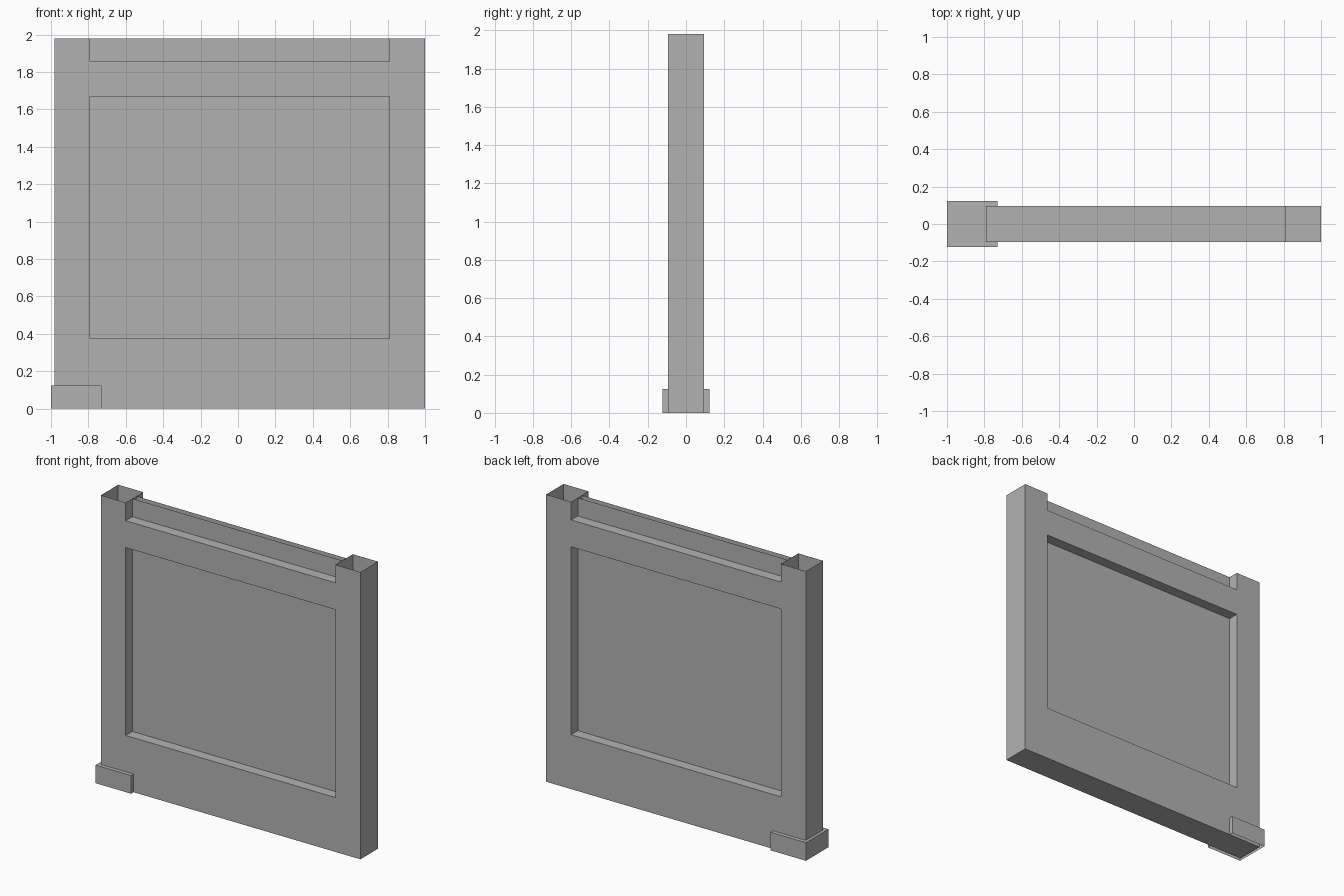
import bpy
import bmesh
from mathutils import Vector

if "Cube" in bpy.data.objects:
    bpy.data.objects.remove(bpy.data.objects["Cube"])

# One flat grey for the whole model
grey = bpy.data.materials.new("plain_grey")
grey.diffuse_color = (0.45, 0.45, 0.45, 1.0)
grey.use_nodes = True
grey.node_tree.nodes["Principled BSDF"].inputs["Base Color"].default_value = grey.diffuse_color

DIRS = {"left": (-1, 0, 0), "right": (1, 0, 0), "bottom": (0, 0, -1), "top": (0, 0, 1)}


def box(name, x, y, z, open_sides=()):
    """Box spanning the x and z ranges and +-y, with some sides left open."""
    bm = bmesh.new()
    bmesh.ops.create_cube(bm, size=1)
    bm.normal_update()
    gone = [f for f in bm.faces
            if any(f.normal.dot(Vector(DIRS[s])) > 0.9 for s in open_sides)]
    bmesh.ops.delete(bm, geom=gone, context="FACES")
    bmesh.ops.scale(bm, verts=bm.verts, vec=(x[1] - x[0], 2 * y, z[1] - z[0]))
    bmesh.ops.translate(bm, verts=bm.verts, vec=((x[0] + x[1]) / 2, 0, (z[0] + z[1]) / 2))
    mesh = bpy.data.meshes.new(name)
    bm.to_mesh(mesh)
    bm.free()
    mesh.materials.append(grey)
    obj = bpy.data.objects.new(name, mesh)
    bpy.context.collection.objects.link(obj)
    return obj


HALF, PANEL = 0.095, 0.022      # half thickness of frame and panel
TOP = 1.98
span = (-0.79, 0.81)            # opening between the posts
ends = ("left", "right")

# Hollow posts, open at the top
box("left_post", (-0.98, span[0]), HALF, (0, TOP), ["top"])
box("right_post", (span[1], 1.0), HALF, (0, TOP), ["top"])

# Rails between the posts
box("bottom_rail", span, HALF, (0, 0.375), ends)
box("top_rail", span, HALF, (1.67, 1.855), ends)

# Thin panel in the opening, and its open-topped strip above the top rail
box("main_panel", span, PANEL, (0.375, 1.67), ends + ("top", "bottom"))
box("upper_panel", span, PANEL, (1.855, TOP), ends + ("top", "bottom"))

# Foot bracket around the base of the left post, open underneath
box("foot_bracket", (-1.0, -0.73), 0.122, (0, 0.125), ["bottom"])
